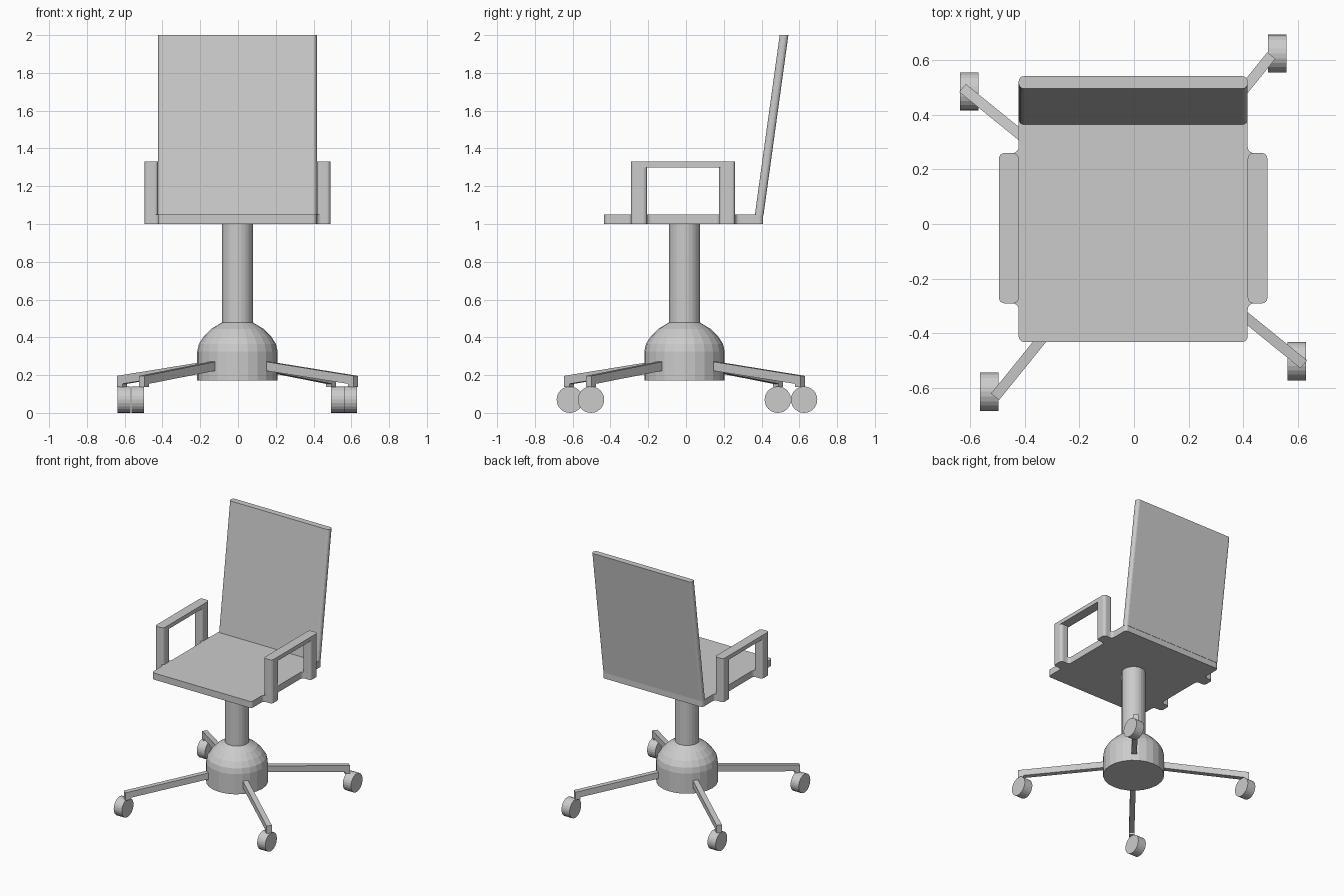
import bpy, bmesh
from math import sin, cos, pi, radians
from mathutils import Vector, Matrix

if "Cube" in bpy.data.objects:
    bpy.data.objects.remove(bpy.data.objects["Cube"])

CX, CY = -0.003, -0.008   # axis of the chair


def make(name, bm, matrix=None):
    bmesh.ops.recalc_face_normals(bm, faces=bm.faces[:])
    me = bpy.data.meshes.new(name)
    if matrix:
        bm.transform(matrix)
    bm.to_mesh(me)
    bm.free()
    ob = bpy.data.objects.new(name, me)
    bpy.context.collection.objects.link(ob)
    return ob


def rounded(points, r, steps=4):
    """Polygon outline with every corner rounded by radius r."""
    out = []
    n = len(points)
    for i in range(n):
        p = Vector(points[i])
        a = p + (Vector(points[i - 1]) - p).normalized() * r
        b = p + (Vector(points[(i + 1) % n]) - p).normalized() * r
        centre = a + b - p
        for k in range(steps + 1):
            t = k / steps * pi / 2
            out.append(centre + (a - centre) * cos(t) + (b - centre) * sin(t))
    return out


def prism(name, outline, z0, z1, shift=0.0, matrix=None):
    """Extrude an outline from z0 to z1, sliding the top along y by shift."""
    bm = bmesh.new()
    lo = [bm.verts.new((p[0], p[1], z0)) for p in outline]
    hi = [bm.verts.new((p[0], p[1] + shift, z1)) for p in outline]
    n = len(lo)
    bm.faces.new(lo[::-1])
    bm.faces.new(hi)
    for i in range(n):
        j = (i + 1) % n
        bm.faces.new((lo[i], lo[j], hi[j], hi[i]))
    return make(name, bm, matrix)


def rect(x0, x1, y0, y1):
    return [(x0, y0), (x1, y0), (x1, y1), (x0, y1)]


def lathe(name, profile, sides=24):
    bm = bmesh.new()
    rings = [[bm.verts.new((r * cos(2 * pi * i / sides), r * sin(2 * pi * i / sides), z))
              for i in range(sides)] for r, z in profile]
    for a, b in zip(rings, rings[1:]):
        for i in range(sides):
            j = (i + 1) % sides
            bm.faces.new((a[i], a[j], b[j], b[i]))
    bm.faces.new(rings[0][::-1])
    bm.faces.new(rings[-1])
    return make(name, bm, Matrix.Translation((CX, CY, 0)))


W, A = 0.42, 0.492                        # half widths of seat and arms
POSTS = ((-0.291, -0.207), (0.176, 0.26))

# Seat with filleted side tabs that carry the arm posts
side = [(W, -0.433)]
for y0, y1 in POSTS:
    side += [(W, y0), (A, y0), (A, y1), (W, y1)]
side.append((W, 0.408))
outline = side + [(-x, y) for x, y in reversed(side)]
prism("seat", [(p[0] + CX, p[1]) for p in rounded(outline, 0.022)], 1.0, 1.05)

# Leaning backrest
prism("backrest", rounded(rect(CX - W, CX + W, 0.364, 0.41), 0.02), 1.045, 2.0, 0.132)

# Arms: two posts and a flat rest per side
for label, s in (("left", -1), ("right", 1)):
    x0, x1 = sorted((CX + s * W, CX + s * A))
    for where, (y0, y1) in zip(("front", "back"), POSTS):
        prism(f"{label}_{where}_arm_post", rounded(rect(x0, x1, y0, y1), 0.02), 1.0, 1.305)
    prism(f"{label}_armrest", rounded(rect(x0, x1, -0.291, 0.26), 0.02), 1.30, 1.33)

# Column and domed hub
lathe("column", [(0.083, 0.45), (0.083, 1.01)])
lathe("hub", [(0.213, 0.172), (0.213, 0.325), (0.204, 0.365), (0.178, 0.405),
              (0.138, 0.445), (0.083, 0.478)])

# Four sloping legs, each ending in a short neck
leg_profile = [(0.17, 0.228), (0.17, 0.276), (0.805, 0.196), (0.805, 0.138),
               (0.768, 0.138), (0.768, 0.154)]
for i in range(4):
    m = (Matrix.Translation((CX, CY, 0)) @ Matrix.Rotation(radians(51 + 90 * i), 4, 'Z')
         @ Matrix.Rotation(pi / 2, 4, 'X'))
    prism(f"leg_{i + 1}", leg_profile, -0.019, 0.019, 0, m)

# Caster wheels, all rolling front to back
for i, (x, y) in enumerate(((0.526, 0.625), (-0.604, 0.486), (-0.531, -0.615), (0.596, -0.503))):
    bm = bmesh.new()
    bmesh.ops.create_cone(bm, cap_ends=True, segments=24, radius1=0.07, radius2=0.07, depth=0.068)
    make(f"caster_{i + 1}", bm,
         Matrix.Translation((x, y, 0.07)) @ Matrix.Rotation(pi / 2, 4, 'Y'))
